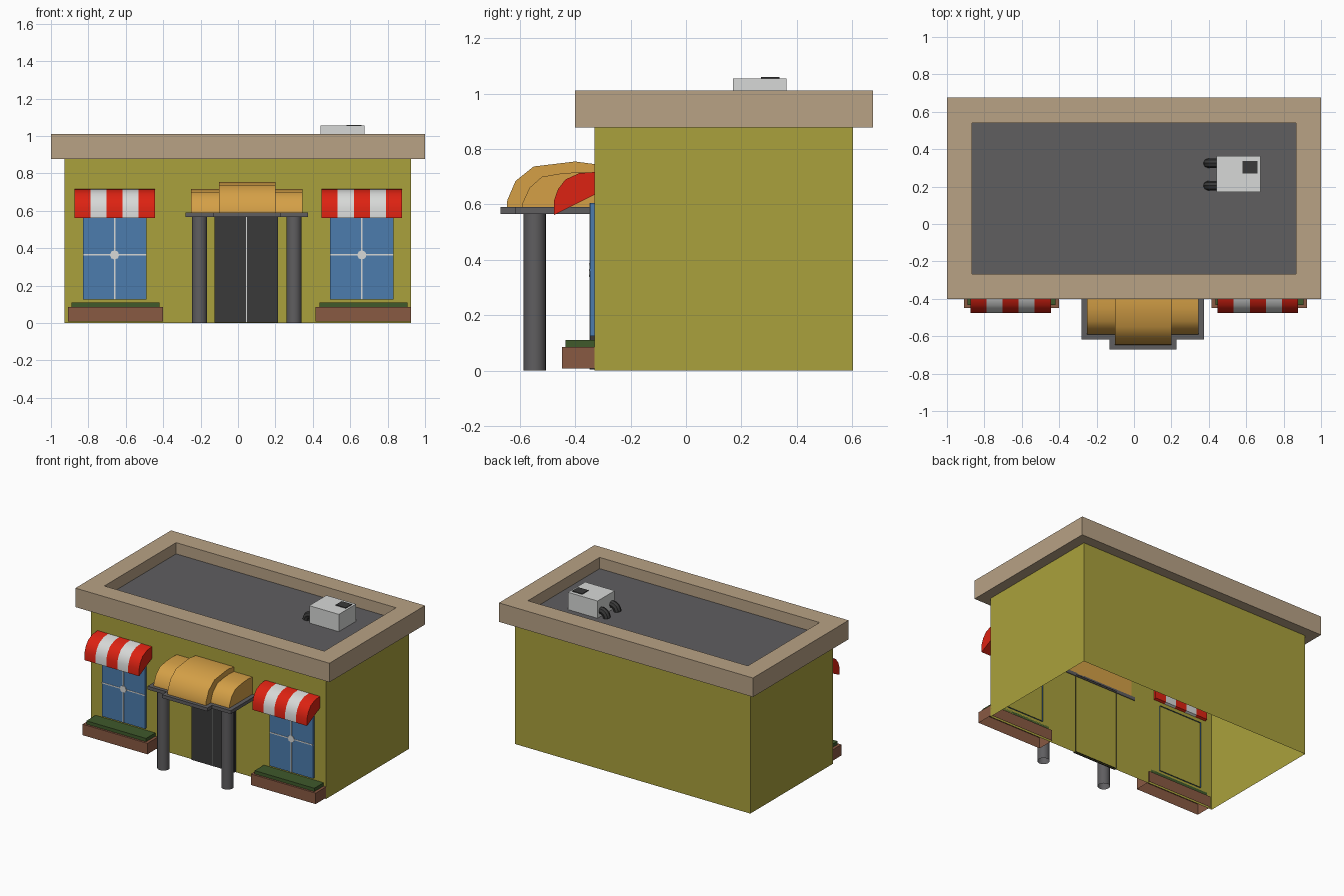
import bpy, bmesh, math
from mathutils import Vector

if "Cube" in bpy.data.objects:
    bpy.data.objects.remove(bpy.data.objects["Cube"])


def material(name, r, g, b):
    m = bpy.data.materials.new(name)
    m.diffuse_color = (r, g, b, 1)
    m.use_nodes = True
    m.node_tree.nodes["Principled BSDF"].inputs["Base Color"].default_value = m.diffuse_color
    return m


OLIVE = material("olive wall", .40, .355, .045)
TAN = material("tan trim", .48, .36, .235)
GREY = material("roof grey", .115, .112, .117)
ORANGE = material("orange canopy", .66, .35, .062)
RED = material("red stripe", .72, .016, .006)
WHITE = material("off white", .68, .69, .68)
BLUE = material("window blue", .072, .2, .42)
BROWN = material("brown planter", .25, .10, .055)
GREEN = material("hedge green", .05, .10, .024)
DARK = material("dark metal", .042, .042, .042)


def finish(name, bm, mats, smooth=False):
    me = bpy.data.meshes.new(name)
    bm.to_mesh(me)
    bm.free()
    for m in mats:
        me.materials.append(m)
    ob = bpy.data.objects.new(name, me)
    bpy.context.collection.objects.link(ob)
    if smooth:
        smooth_object(ob)
    return ob


def smooth_object(ob):
    bpy.ops.object.select_all(action='DESELECT')
    ob.select_set(True)
    bpy.context.view_layer.objects.active = ob
    bpy.ops.object.shade_smooth_by_angle(angle=math.radians(40))


def box_bm(x0, x1, y0, y1, z0, z1):
    bm = bmesh.new()
    bmesh.ops.create_cube(bm, size=1)
    for v in bm.verts:
        v.co = Vector((x1 if v.co.x > 0 else x0,
                       y1 if v.co.y > 0 else y0,
                       z1 if v.co.z > 0 else z0))
    bm.normal_update()
    return bm


def box(name, mat, x0, x1, y0, y1, z0, z1, open_side=None):
    """Box; the face looking along open_side is left out."""
    bm = box_bm(x0, x1, y0, y1, z0, z1)
    if open_side:
        d = Vector(open_side)
        bmesh.ops.delete(bm, geom=[f for f in bm.faces if f.normal.dot(d) > .9],
                         context='FACES')
    return finish(name, bm, [mat])


def awning(name, x0, x1, profile, mats, slices=1, smooth=True):
    """Extrude a (y, z) profile along x, alternating colours by slice."""
    bm = bmesh.new()
    rings = [[bm.verts.new((x0 + (x1 - x0) * i / slices, y, z)) for y, z in profile]
             for i in range(slices + 1)]
    n = len(profile)
    for i in range(slices):
        for j in range(n):
            k = (j + 1) % n
            f = bm.faces.new((rings[i][j], rings[i][k], rings[i + 1][k], rings[i + 1][j]))
            f.material_index = i % len(mats)
    bm.faces.new(rings[0])
    bm.faces.new(rings[-1])
    bmesh.ops.recalc_face_normals(bm, faces=bm.faces)
    return finish(name, bm, mats, smooth)


DOWN, BACK = (0, 0, -1), (0, 1, 0)

# Building shell, open underneath
box("walls", OLIVE, -.928, .925, -.33, .602, 0, .89, DOWN)

# Flat roof with a raised rim
bm = box_bm(-1, 1, -.4, .675, .877, 1.012)
top = [f for f in bm.faces if f.normal.z > .9]
bmesh.ops.inset_individual(bm, faces=top, thickness=.134, use_even_offset=True)
bmesh.ops.inset_individual(bm, faces=top, thickness=0, depth=-.08)
top[0].material_index = 1
finish("roof", bm, [TAN, GREY])

# Rooftop air unit with vent plate and two bent pipes
box("air_unit", WHITE, .442, .675, .17, .363, .93, 1.055)
box("air_unit_vent", DARK, .58, .66, .27, .338, 1.053, 1.06)
for i, y in enumerate((.205, .325)):
    cu = bpy.data.curves.new("pipe", 'CURVE')
    cu.dimensions = '3D'
    cu.bevel_depth = .025
    cu.bevel_resolution = 2
    cu.use_fill_caps = True
    pts = [(.45, y, .975)]
    for s in range(6):
        a = math.pi / 2 * s / 5
        pts.append((.435 - .04 * math.sin(a), y, .935 + .04 * math.cos(a)))
    sp = cu.splines.new('POLY')
    sp.points.add(len(pts) - 1)
    for p, c in zip(sp.points, pts):
        p.co = (*c, 1)
    cu.materials.append(DARK)
    ob = bpy.data.objects.new(f"air_pipe_{i + 1}", cu)
    bpy.context.collection.objects.link(ob)
    bpy.ops.object.select_all(action='DESELECT')
    ob.select_set(True)
    bpy.context.view_layer.objects.active = ob
    bpy.ops.object.convert(target='MESH')
    smooth_object(bpy.context.object)

# Windows, striped awnings and planters on both sides
AWNING = [(-.476, .562), (-.476, .615), (-.462, .655), (-.435, .69),
          (-.385, .713), (-.315, .718), (-.315, .643)]
for side, cx, px in (("left", -.66, -.655), ("right", .662, .67)):
    box(f"{side}_window", BLUE, cx - .17, cx + .17, -.346, -.322, .125, .605, BACK)
    box(f"{side}_window_upright", WHITE, cx - .004, cx + .004, -.348, -.345, .125, .605)
    box(f"{side}_window_crossbar", WHITE, cx - .17, cx + .17, -.348, -.345, .36, .368)
    bm = bmesh.new()
    bmesh.ops.create_cone(bm, cap_ends=True, segments=8, radius1=.025, radius2=.025, depth=.006)
    for v in bm.verts:
        v.co = Vector((cx + v.co.x, -.347 + v.co.z, .364 + v.co.y))
    bmesh.ops.recalc_face_normals(bm, faces=bm.faces)
    finish(f"{side}_window_boss", bm, [WHITE])
    awning(f"{side}_awning", cx - .215, cx + .215, AWNING, [RED, WHITE], 5)
    box(f"{side}_planter", BROWN, px - .255, px + .255, -.448, -.322, .008, .086, DOWN)
    box(f"{side}_hedge", GREEN, px - .235, px + .235, -.434, -.33, .08, .11)

# Double door with a thin centre seam
box("door", DARK, -.125, .215, -.346, -.322, .004, .575, BACK)
box("door_seam", WHITE, .042, .048, -.348, -.345, .004, .575)

# Porch columns
for side, x in (("left", -.205), ("right", .3)):
    bm = bmesh.new()
    bmesh.ops.create_cone(bm, cap_ends=False, segments=24, radius1=.04, radius2=.04, depth=.575)
    bmesh.ops.translate(bm, verts=bm.verts, vec=(x, -.546, .2875))
    finish(f"{side}_column", bm, [GREY], True)

# Stepped porch slab
outline = [(-.28, -.325), (-.28, -.617), (-.13, -.617), (-.13, -.67),
           (.228, -.67), (.228, -.617), (.375, -.617), (.375, -.325)]
bm = bmesh.new()
base = bm.faces.new([bm.verts.new((x, y, .566)) for x, y in outline])
ext = bmesh.ops.extrude_face_region(bm, geom=[base], use_keep_orig=True)
bmesh.ops.translate(bm, verts=[g for g in ext['geom'] if isinstance(g, bmesh.types.BMVert)],
                    vec=(0, 0, .024))
bmesh.ops.recalc_face_normals(bm, faces=bm.faces)
finish("porch_slab", bm, [GREY])

# Two nested rounded porch canopies
awning("porch_canopy_wide", -.25, .345,
       [(-.592, .585), (-.59, .605), (-.565, .66), (-.52, .7), (-.45, .712),
        (-.38, .717), (-.325, .712), (-.325, .585)], [ORANGE])
awning("porch_canopy_centre", -.102, .2,
       [(-.646, .585), (-.645, .615), (-.615, .685), (-.55, .737), (-.4, .755),
        (-.325, .745), (-.325, .585)], [ORANGE])
